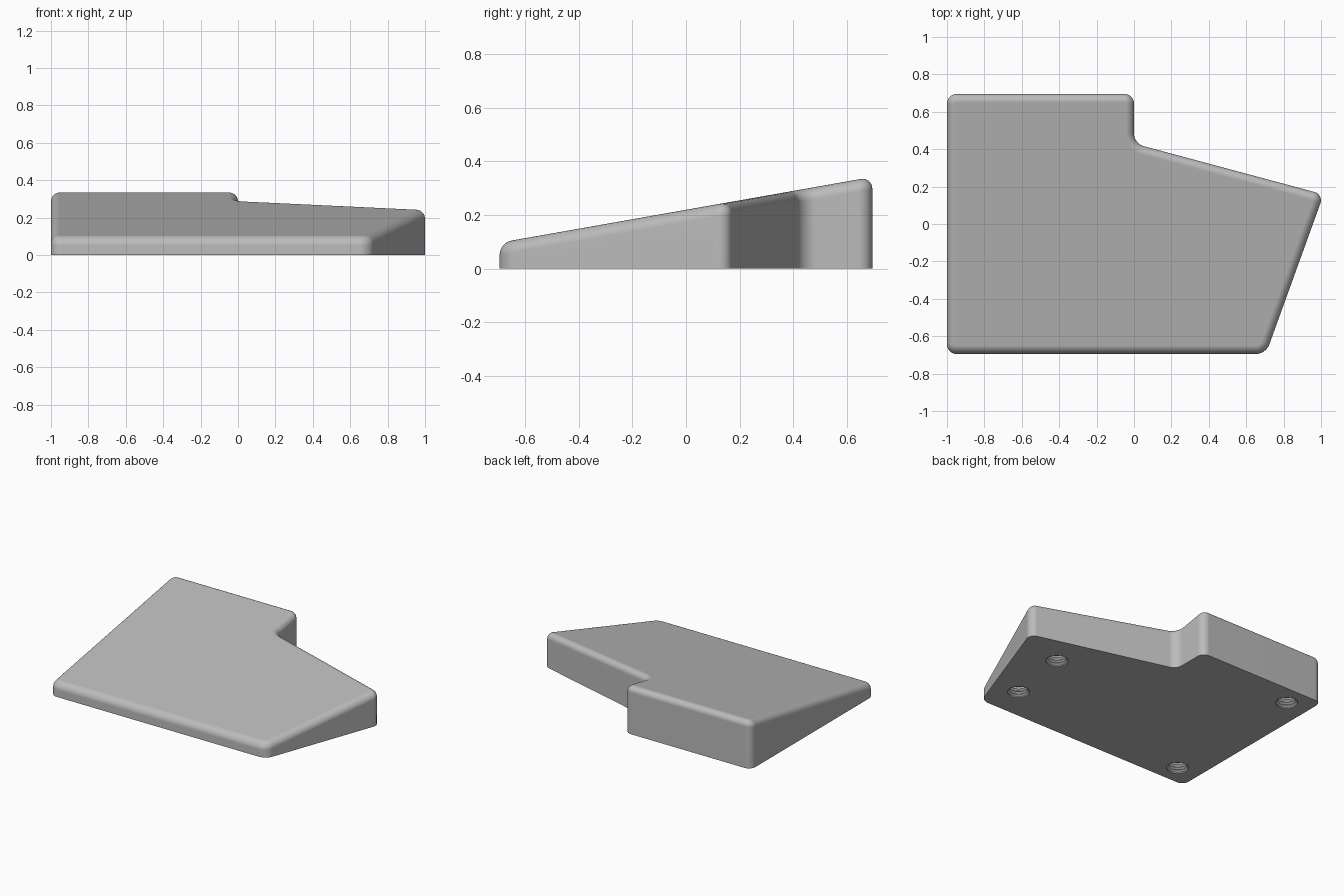
import bpy, bmesh, math

if "Cube" in bpy.data.objects:
    bpy.data.objects.remove(bpy.data.objects["Cube"], do_unlink=True)

grey = bpy.data.materials.new("plain grey")
grey.use_nodes = True
grey.diffuse_color = (0.5, 0.5, 0.5, 1)
grey.node_tree.nodes["Principled BSDF"].inputs["Base Color"].default_value = (0.5, 0.5, 0.5, 1)


def make_object(name, bm):
    bmesh.ops.recalc_face_normals(bm, faces=bm.faces)
    mesh = bpy.data.meshes.new(name)
    bm.to_mesh(mesh)
    bm.free()
    mesh.materials.append(grey)
    obj = bpy.data.objects.new(name, mesh)
    bpy.context.collection.objects.link(obj)
    return obj


def top_height(y):
    return 0.219 + math.tan(math.radians(10)) * y


# Wedge body: extruded outline with a ten degree sloping top
outline = [(-1, -0.695), (0.705, -0.695), (1.014, 0.158),
           (0, 0.43), (0, 0.695), (-1, 0.695)]
bm = bmesh.new()
base = bm.faces.new([bm.verts.new((x, y, 0)) for x, y in outline])
lid = bmesh.ops.extrude_face_region(bm, geom=[base], use_keep_orig=True)["geom"]
for v in lid:
    if isinstance(v, bmesh.types.BMVert):
        v.co.z = top_height(v.co.y)
bmesh.ops.recalc_face_normals(bm, faces=bm.faces)

# Round the upright corners, then the rim of the top
uprights = [e for e in bm.edges
            if (e.verts[0].co.xy - e.verts[1].co.xy).length < 0.001]
bmesh.ops.bevel(bm, geom=uprights, offset=0.052, segments=8, profile=0.5,
                affect='EDGES')
bm.normal_update()
top = max(bm.faces, key=lambda f: f.normal.z)
bmesh.ops.bevel(bm, geom=list(top.edges), offset=0.045, segments=7, profile=0.5,
                affect='EDGES')
body = make_object("wedge_body", bm)

# Threaded screw sockets in the underside
sockets = [(-0.83, -0.55), (-0.83, 0.55), (0.66, 0.01), (0.59, -0.46)]
profile = [(0.072, -0.03), (0.072, 0.008), (0.058, 0.018), (0.072, 0.028),
           (0.058, 0.038), (0.072, 0.048), (0.058, 0.058), (0.058, 0.07)]
sides = 32
bm = bmesh.new()
for cx, cy in sockets:
    rings = [[bm.verts.new((cx + r * math.cos(math.tau * i / sides),
                            cy + r * math.sin(math.tau * i / sides), z))
              for i in range(sides)] for r, z in profile]
    for low, high in zip(rings, rings[1:]):
        for i in range(sides):
            j = (i + 1) % sides
            bm.faces.new((low[i], low[j], high[j], high[i]))
    bm.faces.new(rings[0][::-1])
    bm.faces.new(rings[-1])
cutter = make_object("socket_cutter", bm)
cutter.hide_render = True

bpy.ops.object.select_all(action='DESELECT')
bpy.context.view_layer.objects.active = body
body.select_set(True)
cut = body.modifiers.new("sockets", 'BOOLEAN')
cut.operation = 'DIFFERENCE'
cut.solver = 'EXACT'
cut.object = cutter
bpy.ops.object.modifier_apply(modifier=cut.name)
bpy.data.objects.remove(cutter, do_unlink=True)

# Smooth fillets with flat main faces
bpy.ops.object.shade_smooth_by_angle(angle=math.radians(30))
weighted = body.modifiers.new("even shading", 'WEIGHTED_NORMAL')
weighted.keep_sharp = True
